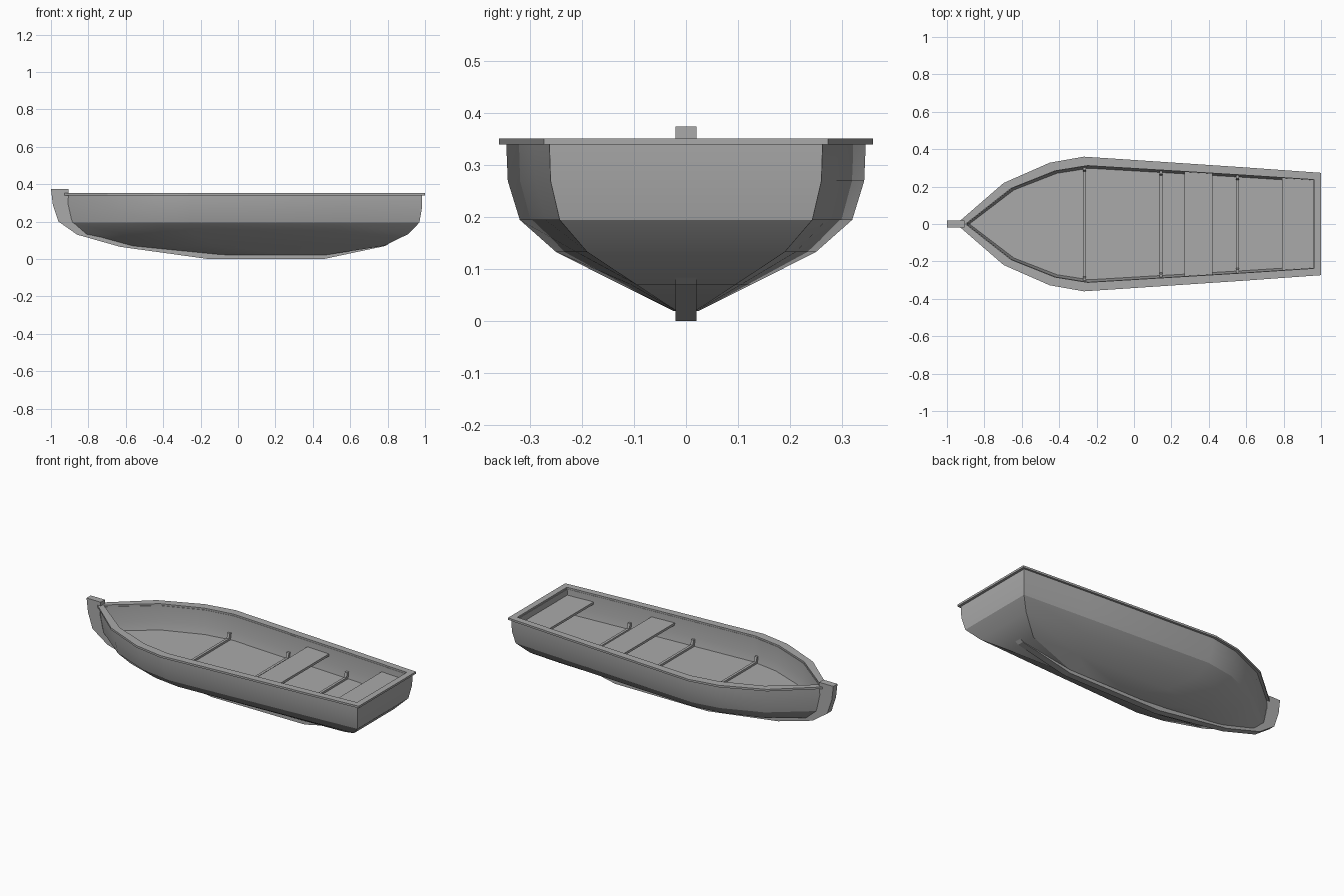
import bpy, bmesh, math

cube = bpy.data.objects.get("Cube")
if cube:
    bpy.data.objects.remove(cube, do_unlink=True)

grey = bpy.data.materials.new("weathered grey")
grey.use_nodes = True
colour = (0.4, 0.4, 0.4, 1)
grey.diffuse_color = colour
grey.node_tree.nodes["Principled BSDF"].inputs["Base Color"].default_value = colour

# Half outline of the boat in plan: fraction of length from bow, fraction of beam
PLAN = [(0.13, 0.61), (0.256, 0.91), (0.35, 1), (0.78, 0.845), (1, 0.76)]


def finish(name, bm, smooth=None):
    bmesh.ops.recalc_face_normals(bm, faces=bm.faces)
    mesh = bpy.data.meshes.new(name)
    bm.to_mesh(mesh)
    bm.free()
    mesh.materials.append(grey)
    obj = bpy.data.objects.new(name, mesh)
    bpy.context.collection.objects.link(obj)
    if smooth:
        bpy.ops.object.select_all(action='DESELECT')
        obj.select_set(True)
        bpy.context.view_layer.objects.active = obj
        bpy.ops.object.shade_smooth_by_angle(angle=math.radians(smooth))
    return obj


def outline(z, bow, stern, beam):
    half = [(bow + t * (stern - bow), w * beam) for t, w in PLAN]
    left = [(x, y, z) for x, y in half]
    right = [(x, -y, z) for x, y in reversed(half)]
    return [(bow, 0, z)] + left + right


def loft(name, levels, closed=False, smooth=None):
    bm = bmesh.new()
    rings = [[bm.verts.new(p) for p in outline(*lv)] for lv in levels]
    pairs = list(zip(rings, rings[1:]))
    if closed:
        pairs.append((rings[-1], rings[0]))
    else:
        bm.faces.new(rings[0])
        bm.faces.new(rings[-1])
    for a, b in pairs:
        for i in range(len(a)):
            j = (i + 1) % len(a)
            bm.faces.new((a[i], a[j], b[j], b[i]))
    return finish(name, bm, smooth)


def prism(name, points, depth, axis):
    """Extrude a flat polygon along y or z, from points given as 3D corners."""
    bm = bmesh.new()
    face = bm.faces.new([bm.verts.new(p) for p in points])
    new = bmesh.ops.extrude_face_region(bm, geom=[face])["geom"]
    step = [0, 0, 0]
    step[axis] = depth
    bmesh.ops.translate(bm, vec=step, verts=[v for v in new if isinstance(v, bmesh.types.BMVert)])
    return finish(name, bm)


def half_width(x, bow, stern, beam):
    t = (x - bow) / (stern - bow)
    pts = [(0, 0)] + PLAN
    for (t0, w0), (t1, w1) in zip(pts, pts[1:]):
        if t <= t1:
            return beam * (w0 + (w1 - w0) * (t - t0) / (t1 - t0))
    return beam * PLAN[-1][1]


# Hull skin: up the outside, over the top edge and down to the floor
loft("hull", [
    (0.02, -0.15, 0.46, 0.025),
    (0.07, -0.61, 0.78, 0.125),
    (0.133, -0.84, 0.91, 0.25),
    (0.195, -0.91, 0.97, 0.32),
    (0.27, -0.925, 0.983, 0.343),
    (0.342, -0.93, 0.985, 0.346),
    (0.342, -0.895, 0.96, 0.31),
    (0.25, -0.892, 0.958, 0.308),
    (0.2, -0.88, 0.95, 0.298),
], smooth=25)

# Flat rail around the top
loft("gunwale_rail", [
    (0.34, -0.95, 1.0, 0.36),
    (0.352, -0.95, 1.0, 0.36),
    (0.352, -0.9, 0.963, 0.312),
    (0.34, -0.9, 0.963, 0.312),
], closed=True)

# Keel and stem in one sweep, outer edge then inner edge
keel = [(-1, 0.375), (-0.99, 0.29), (-0.96, 0.2), (-0.86, 0.13), (-0.63, 0.065),
        (-0.16, 0), (0.46, 0), (0.79, 0.07), (0.83, 0.1), (0.76, 0.09), (0.45, 0.03),
        (-0.15, 0.03), (-0.58, 0.09), (-0.8, 0.15), (-0.89, 0.21), (-0.91, 0.3),
        (-0.905, 0.352), (-0.905, 0.375)]
prism("keel_and_stem", [(x, -0.02, z) for x, z in keel], 0.04, 1)

# Seats reach just into the hull sides
for name, x0, x1 in (("middle_seat", 0.27, 0.42), ("stern_seat", 0.79, 0.97)):
    y0, y1 = (half_width(x, -0.9, 0.97, 0.32) for x in (x0, x1))
    prism(name, [(x0, -y0, 0.292), (x1, -y1, 0.292), (x1, y1, 0.292), (x0, y0, 0.292)], 0.014, 2)

# Floor ribs, turned up where they meet the sides
for i, x in enumerate((-0.265, 0.145, 0.553)):
    w = half_width(x, -0.89, 0.955, 0.308)
    half = [(w, 0.19), (w, 0.24), (w - 0.016, 0.24), (w - 0.024, 0.212)]
    shape = half + [(-y, z) for y, z in reversed(half)]
    prism(f"floor_rib_{i + 1}", [(x - 0.008, y, z) for y, z in shape], 0.016, 0)
